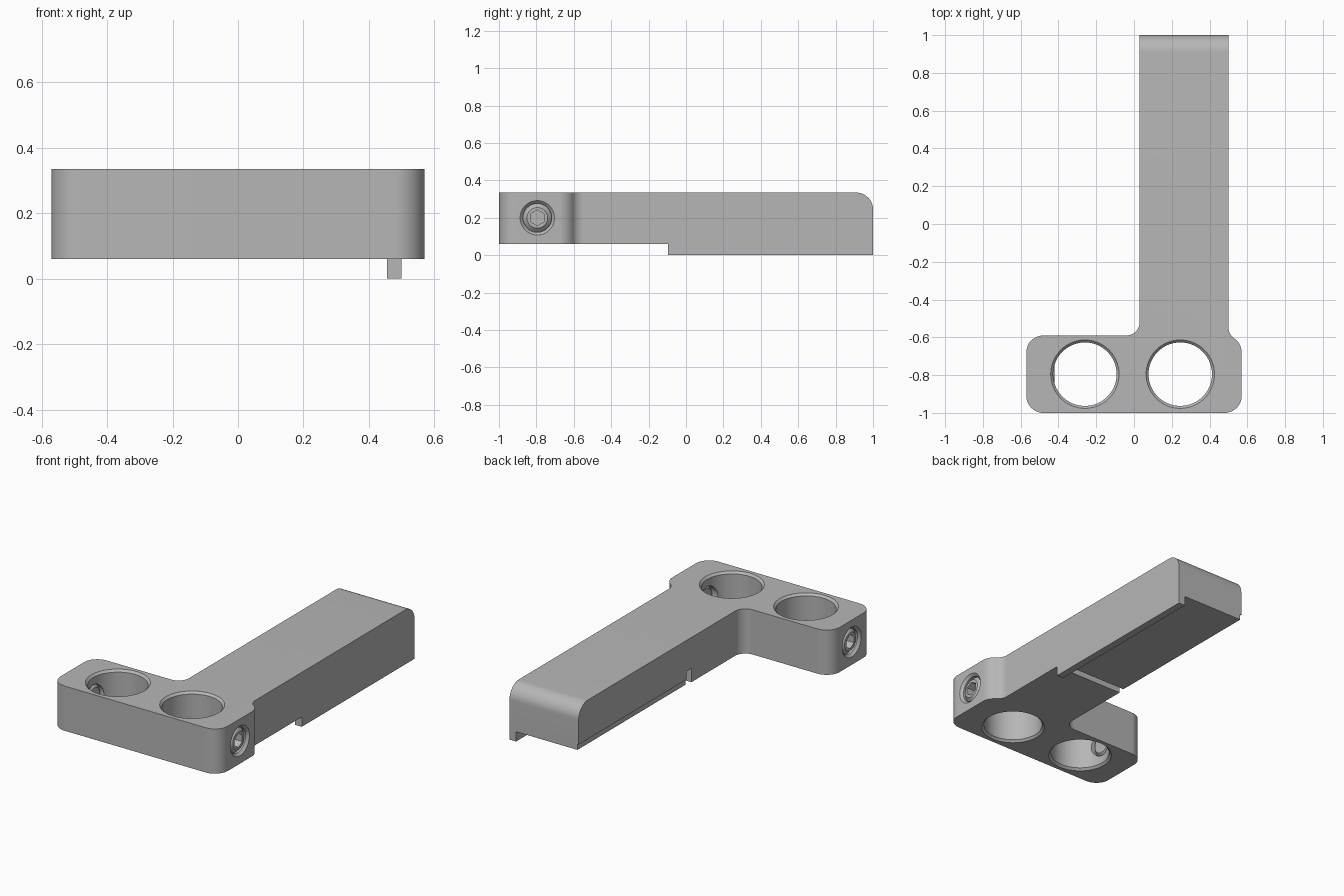
import bpy
import bmesh
from math import cos, sin, pi, radians, atan2
from mathutils import Matrix, Vector

cube = bpy.data.objects.get("Cube")
if cube:
    bpy.data.objects.remove(cube, do_unlink=True)

TOP, UNDER = 0.335, 0.06
HOLE_Y, HOLE_R = -0.795, 0.168
SCREW_Z = 0.2

grey = bpy.data.materials.new("machined grey")
grey.use_nodes = True
colour = (0.47, 0.47, 0.47, 1)
grey.diffuse_color = colour
grey.node_tree.nodes["Principled BSDF"].inputs["Base Color"].default_value = colour


def finish(bm, name):
    bmesh.ops.recalc_face_normals(bm, faces=bm.faces)
    mesh = bpy.data.meshes.new(name)
    bm.to_mesh(mesh)
    bm.free()
    obj = bpy.data.objects.new(name, mesh)
    bpy.context.collection.objects.link(obj)
    mesh.materials.append(grey)
    return obj


def box(name, low, high):
    low, high = Vector(low), Vector(high)
    bm = bmesh.new()
    bmesh.ops.create_cube(bm, size=1)
    for v in bm.verts:
        v.co = Vector(a * b for a, b in zip(v.co, high - low)) + (low + high) / 2
    return finish(bm, name)


def prism(name, outline, low, high, turn=None):
    bm = bmesh.new()
    face = bm.faces.new([bm.verts.new((x, y, low)) for x, y in outline])
    side = bmesh.ops.extrude_face_region(bm, geom=[face])
    verts = [g for g in side["geom"] if isinstance(g, bmesh.types.BMVert)]
    bmesh.ops.translate(bm, verts=verts, vec=(0, 0, high - low))
    if turn:
        bm.transform(turn)
    return finish(bm, name)


def lathe(name, profile, place, steps=64):
    """Turn (radius, height) points about the local z axis."""
    bm = bmesh.new()
    verts = [bm.verts.new((r, 0, h)) for r, h in profile]
    edges = [bm.edges.new(pair) for pair in zip(verts, verts[1:])]
    bmesh.ops.spin(bm, geom=verts + edges, axis=(0, 0, 1), cent=(0, 0, 0),
                   angle=2 * pi, steps=steps)
    bmesh.ops.remove_doubles(bm, verts=bm.verts, dist=0.0002)
    bm.transform(place)
    return finish(bm, name)


def cut(target, cutter):
    cutter.hide_render = True
    mod = target.modifiers.new("cut", 'BOOLEAN')
    mod.operation, mod.solver, mod.object = 'DIFFERENCE', 'EXACT', cutter
    bpy.context.view_layer.objects.active = target
    bpy.ops.object.modifier_apply(modifier=mod.name)
    bpy.data.objects.remove(cutter, do_unlink=True)


def arc(cx, cy, r, start, end, n=12):
    angles = [radians(start + (end - start) * i / n) for i in range(n + 1)]
    return [(cx + r * cos(a), cy + r * sin(a)) for a in angles]


def smooth(obj):
    bpy.ops.object.select_all(action='DESELECT')
    obj.select_set(True)
    bpy.context.view_layer.objects.active = obj
    bpy.ops.object.shade_smooth_by_angle(angle=radians(25))


# Plan outline: clamp block with rounded corners, flowing into the long arm
R, F = 0.09, 0.07
rise = ((R + F) ** 2 - 0.09 ** 2) ** 0.5
meet = math_angle = atan2(rise, 0.09) * 180 / pi
outline = (
    arc(-0.48, -0.91, R, 180, 270)
    + arc(0.48, -0.91, R, 270, 360)
    + arc(0.48, -0.68, R, 0, meet)
    + arc(0.57, -0.68 + rise, F, 180 + meet, 180)[1:]
    + [(0.5, 1), (0.03, 1)]
    + arc(-0.04, -0.52, F, 0, -90)
    + arc(-0.48, -0.68, R, 90, 180)
)
body = prism("bracket_body", outline, 0, TOP)

# Rounded top edge at the far end of the arm
bm = bmesh.new()
bm.from_mesh(body.data)
end_edge = [e for e in bm.edges
            if all(v.co.y > 0.99 and v.co.z > TOP - 0.01 for v in e.verts)]
bmesh.ops.bevel(bm, geom=end_edge, offset=0.09, segments=12, profile=0.5,
                affect='EDGES')
bm.to_mesh(body.data)
bm.free()

# Underside: leave only the guide rib, then cut the relief groove and side step
cut(body, box("under_front", (-1, -1.2, -0.1), (1, -0.095, UNDER)))
cut(body, box("under_arm", (-1, -0.3, -0.1), (0.455, 1.2, UNDER)))
cut(body, box("relief_groove", (-0.1, -0.095, 0), (0.452, -0.05, 0.145)))
cut(body, box("side_step", (-0.1, -0.07, 0), (0.038, 1.2, 0.095)))

# Two chamfered through holes
lip = 0.013
bore = [(0, UNDER - lip), (HOLE_R + 2 * lip, UNDER - lip), (HOLE_R, UNDER + lip),
        (HOLE_R, TOP - lip), (HOLE_R + 2 * lip, TOP + lip), (0, TOP + lip)]
for x in (-0.26, 0.245):
    cut(body, lathe("hole", bore, Matrix.Translation((x, HOLE_Y, 0)), 96))

# Clamp screws in each end, with countersunk bores and hexagon sockets
socket = [(0.042 * cos(i * pi / 3), 0.042 * sin(i * pi / 3)) for i in range(6)]
for side, name in ((-1, "right"), (1, "left")):
    place = (Matrix.Translation((side * 0.57, HOLE_Y, SCREW_Z))
             @ Matrix.Rotation(side * pi / 2, 4, 'Y'))
    cut(body, lathe("screw_bore", [(0, 0.01), (0.102, 0.01), (0.077, -0.015),
                                   (0.077, -0.25), (0, -0.25)], place))
    screw = lathe(name + "_clamp_screw",
                  [(0, -0.01), (0.055, -0.01), (0.0765, -0.03),
                   (0.0765, -0.13), (0.06, -0.148), (0, -0.148)], place)
    cut(screw, prism("socket", socket, -0.07, 0.02, place))
    smooth(screw)

smooth(body)
